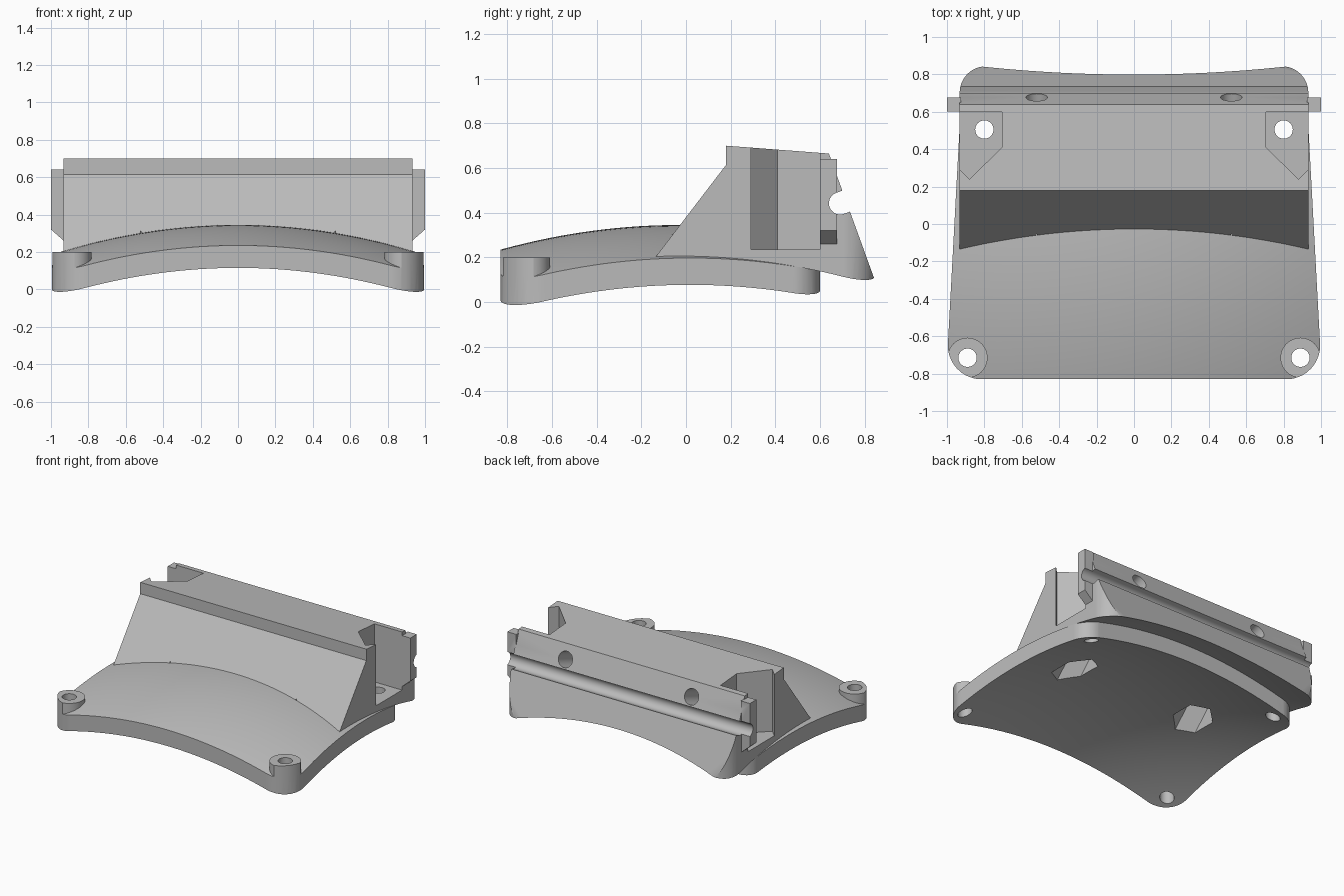
import bpy, bmesh, math
from mathutils import Vector, Matrix

cube = bpy.data.objects.get("Cube")
if cube:
    bpy.data.objects.remove(cube, do_unlink=True)

grey = bpy.data.materials.new("light_grey")
grey.use_nodes = True
grey.diffuse_color = (0.5, 0.5, 0.5, 1)
grey.node_tree.nodes["Principled BSDF"].inputs["Base Color"].default_value = (0.5, 0.5, 0.5, 1)


def to_object(name, bm):
    bmesh.ops.recalc_face_normals(bm, faces=bm.faces[:])
    mesh = bpy.data.meshes.new(name)
    bm.to_mesh(mesh)
    bm.free()
    mesh.materials.append(grey)
    obj = bpy.data.objects.new(name, mesh)
    bpy.context.scene.collection.objects.link(obj)
    return obj


def prism(name, pts, axis, lo, hi):
    """Extrude a 2D outline along one axis."""
    place = {"x": lambda u, v, t: (t, u, v),
             "y": lambda u, v, t: (u, t, v),
             "z": lambda u, v, t: (u, v, t)}[axis]
    bm = bmesh.new()
    a = [bm.verts.new(place(u, v, lo)) for u, v in pts]
    b = [bm.verts.new(place(u, v, hi)) for u, v in pts]
    bm.faces.new(a)
    bm.faces.new(b)
    for i in range(len(pts)):
        j = (i + 1) % len(pts)
        bm.faces.new((a[i], a[j], b[j], b[i]))
    return to_object(name, bm)


def rod(name, start, direction, radius, length, sides=40):
    d = Vector(direction).normalized()
    rot = d.to_track_quat("Z", "Y").to_matrix().to_4x4()
    bm = bmesh.new()
    bmesh.ops.create_cone(bm, cap_ends=True, segments=sides, radius1=radius,
                          radius2=radius, depth=length,
                          matrix=Matrix.Translation(Vector(start) + d * length / 2) @ rot)
    return to_object(name, bm)


def fillet(corners, steps=12):
    """Round the corners of an outline given as (x, y, radius)."""
    out = []
    for i, (x, y, r) in enumerate(corners):
        p = Vector((x, y))
        if r == 0:
            out.append(p)
            continue
        a = (Vector(corners[i - 1][:2]) - p).normalized()
        b = (Vector(corners[(i + 1) % len(corners)][:2]) - p).normalized()
        half = a.angle(b) / 2
        centre = p + (a + b).normalized() * r / math.sin(half)
        s = p + a * r / math.tan(half) - centre
        e = p + b * r / math.tan(half) - centre
        for k in range(steps + 1):
            t = k / steps
            out.append(centre + (s * (1 - t) + e * t).normalized() * r
                       if abs(t - 0.5) < 0.6 else centre + s)
    return out


def dome_slab(name, drop, floor, n=44):
    """Solid with a gently domed top and a flat floor."""
    bm = bmesh.new()
    bmesh.ops.create_grid(bm, x_segments=n, y_segments=n, size=1.13)
    bmesh.ops.triangulate(bm, faces=bm.faces[:])
    top = bm.faces[:]
    for v in bm.verts:
        v.co.z = 0.345 - drop - 0.16 * v.co.x ** 2 - 0.172 * (v.co.y + 0.03) ** 2
    geo = bmesh.ops.extrude_face_region(bm, geom=top, use_keep_orig=True)
    for v in geo["geom"]:
        if isinstance(v, bmesh.types.BMVert):
            v.co.z = floor
    return to_object(name, bm)


def combine(target, tool, operation):
    mod = target.modifiers.new("cut", "BOOLEAN")
    mod.operation = operation
    mod.solver = "EXACT"
    mod.object = tool
    bpy.context.view_layer.objects.active = target
    bpy.ops.object.modifier_apply(modifier=mod.name)
    bpy.data.objects.remove(tool, do_unlink=True)


def mirrored(pts):
    return [(s * u, v) for s, u, v in pts]


# Curved base plate with raised front bosses
plate = dome_slab("base_plate", 0, -0.5)
for s in (-1, 1):
    combine(plate, rod("boss", (s * 0.89, -0.715, -0.4), (0, 0, 1), 0.107, 0.6, 48), "UNION")
outline = fillet([(-1.005, -0.83, 0.18), (1.005, -0.83, 0.18),
                  (0.928, 0.6, 0.125), (-0.928, 0.6, 0.125)])
combine(plate, prism("outline", outline, "z", -0.45, 1), "INTERSECT")
combine(plate, dome_slab("underside", 0.12, -0.8), "DIFFERENCE")

# Wedge-shaped mounting block sitting on the dome
profile = [(-0.28, 0.014), (0.18, 0.615), (0.18, 0.70), (0.64, 0.665), (0.881, 0.0)]
block = prism("mounting_block", profile, "x", -0.96, 0.96)
plan = fillet([(-0.932, -0.6, 0), (0.932, -0.6, 0), (0.932, 0.843, 0.14), (-0.932, 0.843, 0.14)])
combine(block, prism("plan", plan, "z", -1, 1.5), "INTERSECT")
combine(block, dome_slab("dome_seat", 0, -0.8), "DIFFERENCE")

for s in (-1, 1):
    # Corner pockets open to the top and the side
    pocket = [(0.705, 0.6), (0.705, 0.41), (0.88, 0.24), (1.1, 0.46), (1.1, 0.6)]
    combine(block, prism("pocket", [(s * x, y) for x, y in pocket], "z", 0.235, 1), "DIFFERENCE")
    # Side tabs with a sloped lower end
    tab = [(0.926, 0.64), (1.0, 0.64), (1.0, 0.32), (0.926, 0.255)]
    combine(block, prism("tab", [(s * x, z) for x, z in tab], "y", 0.601, 0.676), "UNION")

# Round-bottomed groove along the back face
normal = Vector((0.94, 0.342))
centre = Vector((0.69, 0.442))
groove = [centre + 0.05 * Vector((math.cos(a), math.sin(a)))
          for a in (math.radians(110 + 10 * k) for k in range(19))]
groove = [groove[0] + normal * 0.15] + groove + [groove[-1] + normal * 0.15]
combine(block, prism("groove", groove, "x", -1.2, 1.2), "DIFFERENCE")

# Screw holes and hexagonal access pockets
for s in (-1, 1):
    combine(block, rod("back_hole", (s * 0.52, 0.771, 0.597), (0, -0.94, -0.342), 0.057, 0.71), "DIFFERENCE")
    for part in (block, plate):
        combine(part, rod("hex_pocket", (s * 0.52, -0.28, -0.10), (0, 1, 1), 0.13, 0.594, 6), "DIFFERENCE")
        combine(part, rod("rear_hole", (s * 0.80, 0.505, -0.3), (0, 0, 1), 0.049, 0.9), "DIFFERENCE")
    combine(plate, rod("front_hole", (s * 0.89, -0.715, -0.3), (0, 0, 1), 0.049, 0.9), "DIFFERENCE")

# Smooth curved faces while keeping edges crisp
bpy.ops.object.select_all(action="DESELECT")
for part in (plate, block):
    part.select_set(True)
    bpy.context.view_layer.objects.active = part
bpy.ops.object.shade_smooth_by_angle(angle=math.radians(25))
